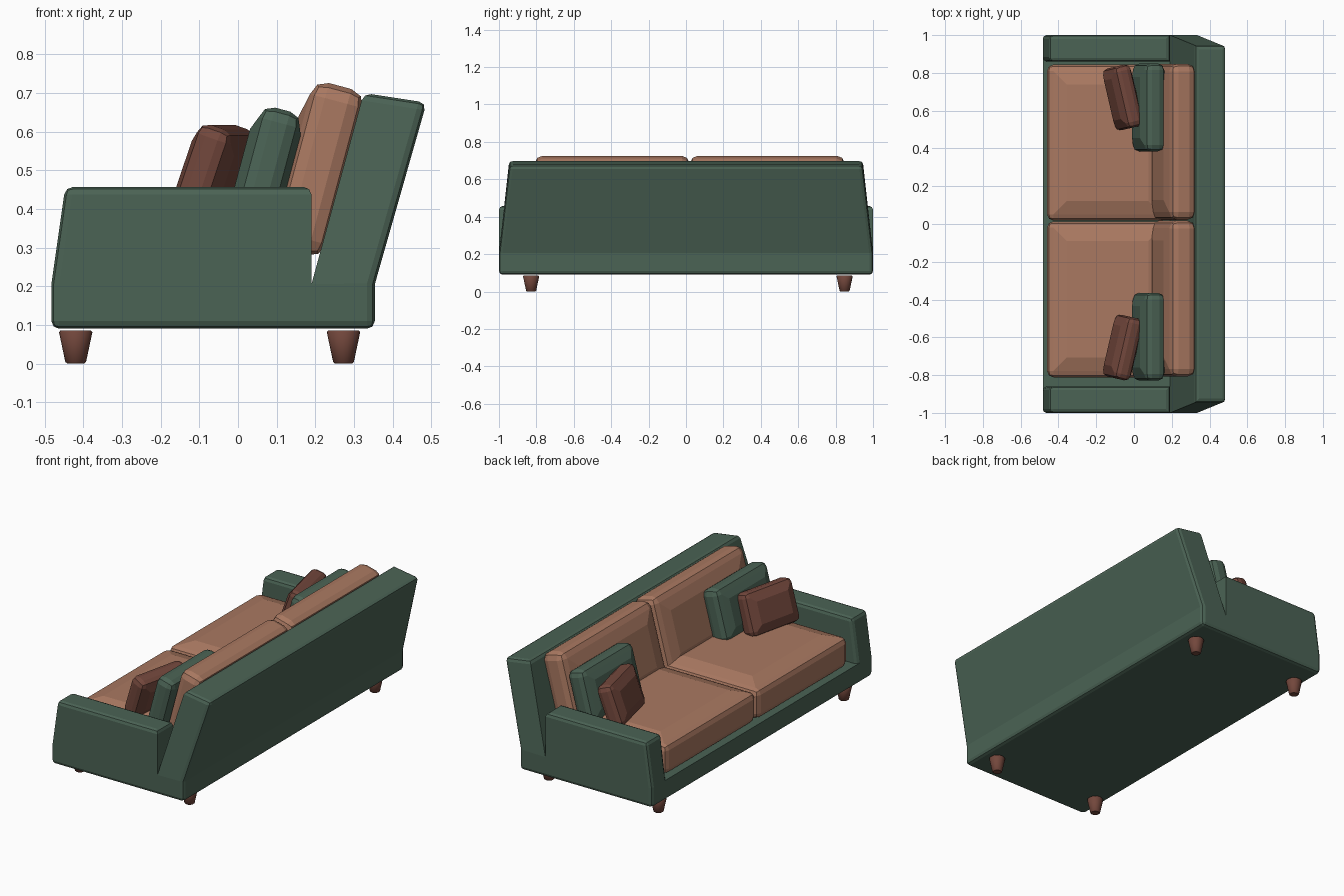
import bpy, bmesh, math
from mathutils import Vector

if "Cube" in bpy.data.objects:
    bpy.data.objects.remove(bpy.data.objects["Cube"])

def material(name, rgb):
    m = bpy.data.materials.new(name)
    m.diffuse_color = (*rgb, 1)
    m.use_nodes = True
    m.node_tree.nodes["Principled BSDF"].inputs["Base Color"].default_value = m.diffuse_color
    return m

GREEN = material("green_fabric", (0.07, 0.125, 0.09))
TAN = material("tan_fabric", (0.40, 0.19, 0.12))
BROWN = material("brown_fabric", (0.17, 0.063, 0.045))

def finish(bm, name, mat):
    bmesh.ops.recalc_face_normals(bm, faces=bm.faces[:])
    me = bpy.data.meshes.new(name)
    bm.to_mesh(me)
    bm.free()
    me.materials.append(mat)
    ob = bpy.data.objects.new(name, me)
    bpy.context.collection.objects.link(ob)
    return ob

# Frame: one mesh, arms and leaning back raised from a flat base
def frame():
    bm = bmesh.new()
    xs, ys, z0, z1 = (-0.483, 0.19, 0.354), (-1, -0.86, 0.86, 1), 0.09, 0.205
    grid = [[bm.verts.new((x, y, z1)) for y in ys] for x in xs]
    cell = {(i, j): bm.faces.new((grid[i][j], grid[i+1][j], grid[i+1][j+1], grid[i][j+1]))
            for i in range(2) for j in range(3)}
    low = [bm.verts.new((x, y, z0)) for x, y in
           ((xs[0], -1), (xs[2], -1), (xs[2], 1), (xs[0], 1))]
    bm.faces.new(low[::-1])
    rims = ([g[0] for g in grid], grid[2], [g[3] for g in grid[::-1]], grid[0][::-1])
    for k, rim in enumerate(rims):
        bm.faces.new([low[k], low[(k+1) % 4]] + rim[::-1])

    def raise_faces(faces, move):
        out = bmesh.ops.extrude_face_region(bm, geom=faces)["geom"]
        for v in [g for g in out if isinstance(g, bmesh.types.BMVert)]:
            move(v.co)
        bmesh.ops.delete(bm, geom=[f for f in faces if f.is_valid], context='FACES_ONLY')

    def arm_top(co):
        co.z = 0.457
        if co.x < 0:
            co.x = -0.447

    def back_top(co):
        rear = co.x > 0.3
        co.x, co.z = (0.488, 0.675) if rear else (0.325, 0.70)
        co.y *= 0.945

    raise_faces([cell[0, 0]], arm_top)
    raise_faces([cell[0, 2]], arm_top)
    raise_faces([cell[1, j] for j in range(3)], back_top)
    bmesh.ops.recalc_face_normals(bm, faces=bm.faces[:])
    # Round the outer edges, leaving the narrow notch behind each arm crisp
    notch = lambda v: abs(v.co.x - xs[1]) < 1e-4 and abs(v.co.z - z1) < 1e-4
    edges = [e for e in bm.edges if len(e.link_faces) == 2 and e.is_convex
             and e.calc_face_angle() > math.radians(35) and not any(map(notch, e.verts))]
    bmesh.ops.bevel(bm, geom=edges, offset=0.02, segments=2, profile=0.5,
                    affect='EDGES', clamp_overlap=True)
    return finish(bm, "sofa_frame", GREEN)

# Cushion: bevelled box with puffed faces across its thin axis
def cushion(name, mat, size, loc, axis, tilt=0, yaw=0, bevel=0.03, puff=0.015, inset=0.08):
    bm = bmesh.new()
    bmesh.ops.create_cube(bm, size=1)
    bmesh.ops.scale(bm, vec=Vector(size), verts=bm.verts[:])
    bmesh.ops.bevel(bm, geom=bm.edges[:], offset=bevel, segments=2, profile=0.5, affect='EDGES')
    big = [f for f in bm.faces if abs(f.normal[axis]) > 0.99]
    for f in big:
        n = f.normal.copy()
        bmesh.ops.inset_region(bm, faces=[f], thickness=inset)
        for v in f.verts:
            v.co += n * puff
    ob = finish(bm, name, mat)
    ob.location = loc
    ob.rotation_euler = (0, math.radians(tilt), math.radians(yaw))

def leg(name, x, y):
    bm = bmesh.new()
    bmesh.ops.create_cone(bm, cap_ends=True, segments=20, radius1=0.026, radius2=0.044, depth=0.085)
    bmesh.ops.translate(bm, verts=bm.verts[:], vec=(x, y, 0.0425))
    rims = [e for e in bm.edges if abs(e.verts[0].co.z - e.verts[1].co.z) < 1e-4]
    bmesh.ops.bevel(bm, geom=rims, offset=0.004, segments=1, affect='EDGES')
    for f in bm.faces:
        f.smooth = len(f.verts) == 4
    finish(bm, name, BROWN)

frame()
for s, side in ((-1, "left"), (1, "right")):
    # Seat and back cushions
    cushion(f"seat_cushion_{side}", TAN, (0.64, 0.825, 0.17), (-0.14, s*0.415 + 0.016, 0.293), 2,
            bevel=0.033, puff=0.022, inset=0.1)
    cushion(f"back_cushion_{side}", TAN, (0.14, 0.825, 0.445), (0.207, s*0.415 + 0.02, 0.503), 0,
            tilt=15, bevel=0.04, puff=0.014, inset=0.09)
    # Loose pillows
    cushion(f"large_pillow_{side}", GREEN, (0.11, 0.465, 0.30), (0.077, s*0.607 + 0.01, 0.512), 0,
            tilt=15, bevel=0.035, puff=0.014, inset=0.05)
    cushion(f"small_pillow_{side}", BROWN, (0.095, 0.335, 0.24), (-0.06, s*0.662 + 0.008, 0.498), 0,
            tilt=19, yaw=s*13, bevel=0.03, puff=0.012, inset=0.04)
    # Tapered feet
    for x, end in ((-0.42, "front"), (0.273, "rear")):
        leg(f"{end}_leg_{side}", x, s*0.838 + 0.01)
